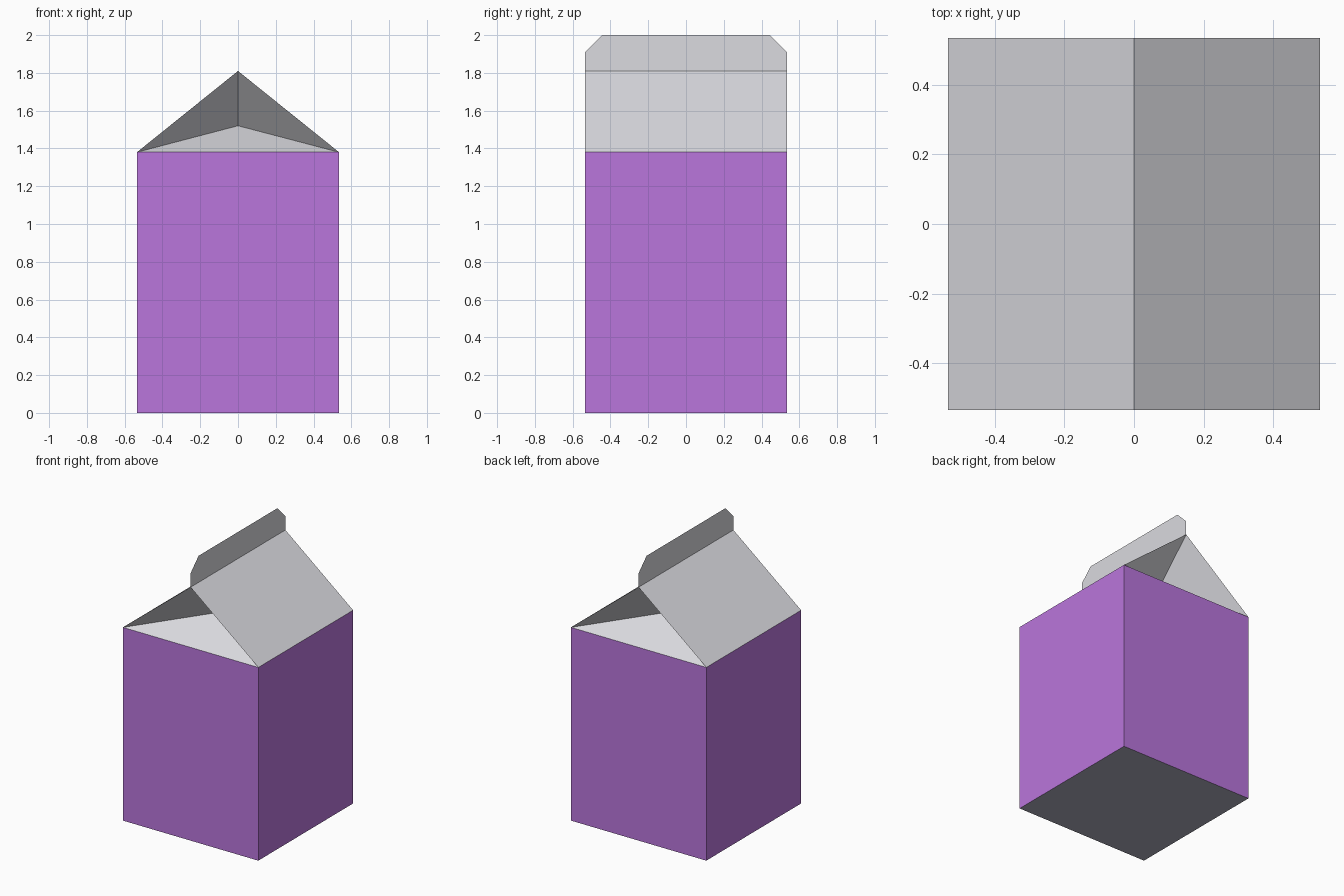
import bpy, bmesh

if "Cube" in bpy.data.objects:
    bpy.data.objects.remove(bpy.data.objects["Cube"])

HALF = 0.535      # half width of the square carton
SHOULDER = 1.38   # top of the straight walls
RIDGE = 1.81      # where the roof panels meet
TOP = 2.0         # top of the sealed fin


def material(name, rgb):
    """Flat colour given as 0-255 display values, stored linear."""
    lin = [((c / 255 + 0.055) / 1.055) ** 2.4 for c in rgb]
    mat = bpy.data.materials.new(name)
    mat.diffuse_color = (*lin, 1)
    mat.use_nodes = True
    mat.node_tree.nodes["Principled BSDF"].inputs["Base Color"].default_value = mat.diffuse_color
    return mat


purple = material("purple_card", (186, 118, 220))
white = material("pale_grey_card", (219, 219, 224))
grey = material("base_grey", (174, 174, 190))


def add_object(name, bm, mats):
    mesh = bpy.data.meshes.new(name)
    bm.to_mesh(mesh)
    bm.free()
    obj = bpy.data.objects.new(name, mesh)
    bpy.context.collection.objects.link(obj)
    for m in mats:
        mesh.materials.append(m)
    return obj


def panels(name, polygons, mats, mirror):
    """Flat card panels, mirrored across the chosen axes."""
    bm = bmesh.new()
    for poly in polygons:
        bm.faces.new([bm.verts.new(p) for p in poly])
    bmesh.ops.remove_doubles(bm, verts=bm.verts, dist=0.0001)
    obj = add_object(name, bm, mats)
    if any(mirror):
        mod = obj.modifiers.new("mirror", 'MIRROR')
        mod.use_axis = mirror
        mod.merge_threshold = 0.0005
    return obj


# Carton body: box open under the roof, with a grey base
bm = bmesh.new()
bmesh.ops.create_cube(bm, size=1)
bmesh.ops.scale(bm, vec=(2 * HALF, 2 * HALF, SHOULDER), verts=bm.verts)
bmesh.ops.translate(bm, vec=(0, 0, SHOULDER / 2), verts=bm.verts)
bm.normal_update()
lid = [f for f in bm.faces if f.normal.z > 0.5]
bmesh.ops.delete(bm, geom=lid, context='FACES_ONLY')
for f in bm.faces:
    f.material_index = 1 if f.normal.z < -0.5 else 0
add_object("carton_body", bm, [purple, grey])

# Sloping roof panels
panels("roof_panels",
       [[(HALF, -HALF, SHOULDER), (HALF, HALF, SHOULDER),
         (0, HALF, RIDGE), (0, -HALF, RIDGE)]],
       [white], (True, False, False))

# Tucked gable folds at front and back (right front half, mirrored)
corner = (HALF, -HALF, SHOULDER)
middle = (0, -HALF, SHOULDER)
tuck = (0, -HALF + 0.28, 1.52)
peak = (0, -HALF, RIDGE)
panels("gable_folds",
       [[middle, corner, tuck], [tuck, corner, peak]],
       [white], (True, True, False))

# Upright sealed fin with clipped corners
panels("top_fin",
       [[(0, -HALF, RIDGE), (0, HALF, RIDGE), (0, HALF, 1.91),
         (0, 0.445, TOP), (0, -0.445, TOP), (0, -HALF, 1.91)]],
       [white], (False, False, False))
